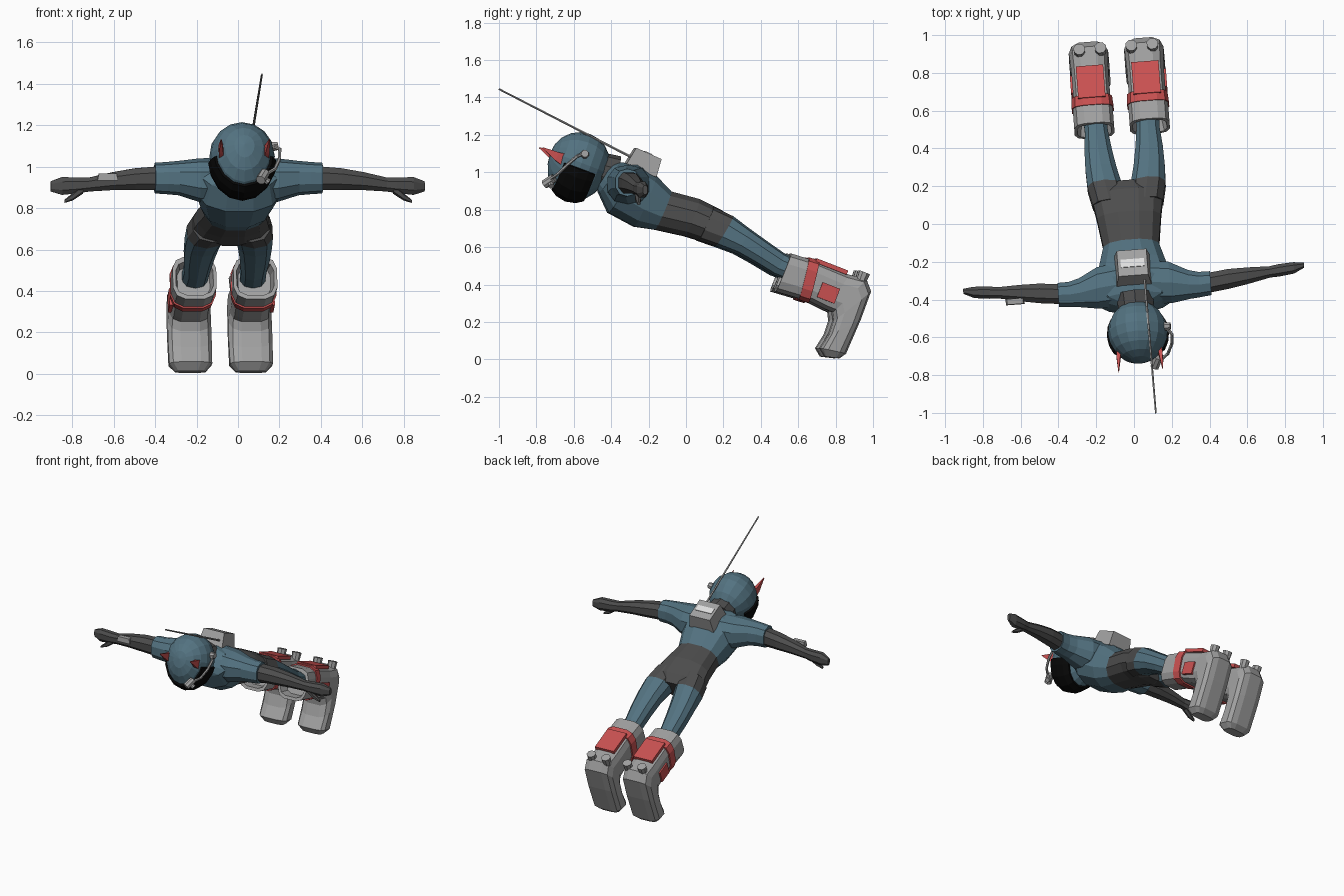
import bpy, bmesh, math
from mathutils import Vector, Matrix

if "Cube" in bpy.data.objects:
    bpy.data.objects.remove(bpy.data.objects["Cube"])

# Whole figure is symmetric in its own frame, then turned slightly
TURN = Matrix.Translation((-0.024, 0, 0)) @ Matrix.Rotation(math.radians(4.4), 4, 'Z')


def mat(name, r, g, b):
    m = bpy.data.materials.new(name)
    m.diffuse_color = [(c / 255) ** 2.2 for c in (r, g, b)] + [1]
    m.use_nodes = True
    m.node_tree.nodes["Principled BSDF"].inputs["Base Color"].default_value = m.diffuse_color
    return m


BLUE = mat("slate blue", 84, 114, 128)
DARK = mat("charcoal", 78, 78, 78)
GREY = mat("grey", 160, 160, 160)
RED = mat("red", 200, 82, 82)
BLACK = mat("black", 16, 16, 16)
LIGHT = mat("light grey", 222, 222, 222)


def finish(name, bm, mats):
    bmesh.ops.recalc_face_normals(bm, faces=bm.faces[:])
    me = bpy.data.meshes.new(name)
    bm.to_mesh(me)
    bm.free()
    for m in mats:
        me.materials.append(m)
    ob = bpy.data.objects.new(name, me)
    bpy.context.collection.objects.link(ob)
    ob.matrix_world = TURN
    return ob


def loft(name, rings, mats, seg=None, n=10, p=0.85):
    """Skin rings of (centre, half axis a, half axis b); seg = material index per band."""
    bm = bmesh.new()
    sq = lambda t: math.copysign(abs(t) ** p, t)
    rows = []
    for c, a, b in rings:
        rows.append([bm.verts.new(Vector(c) + Vector(a) * sq(math.cos(t)) + Vector(b) * sq(math.sin(t)))
                     for t in [(k + .5) * math.tau / n for k in range(n)]])
    seg = seg or [0] * (len(rows) - 1)
    for r0, r1, m in zip(rows, rows[1:], seg):
        for k in range(n):
            j = (k + 1) % n
            bm.faces.new((r0[k], r0[j], r1[j], r1[k])).material_index = m
    bm.faces.new(rows[0]).material_index = seg[0]
    bm.faces.new(rows[-1]).material_index = seg[-1]
    return finish(name, bm, mats)


def slab(x, hw, top, bot, grow=1.0):
    """Cross-section of a body part from its upper and lower (y, z) points."""
    t, b = Vector((x, *top)), Vector((x, *bot))
    return (t + b) / 2, (hw * grow, 0, 0), (t - b) / 2 * grow


def rod(name, pts, radii, m, n=6):
    pts = [Vector(q) for q in pts]
    rings = []
    for i, q in enumerate(pts):
        d = (pts[min(i + 1, len(pts) - 1)] - pts[max(i - 1, 0)]).normalized()
        a = d.cross(Vector((0, 0, 1)) if abs(d.z) < .9 else Vector((0, 1, 0))).normalized()
        rings.append((q, a * radii[i], d.cross(a) * radii[i]))
    return loft(name, rings, [m], n=n, p=1)


def box(name, loc, size, tilt, m, taper=1.0):
    bm = bmesh.new()
    bmesh.ops.create_cube(bm, size=1)
    for v in bm.verts:
        if v.co.z > 0:
            v.co.x *= taper
            v.co.y *= taper
    bm.transform(Matrix.Translation(loc) @ Matrix.Rotation(tilt, 4, 'X') @ Matrix.Diagonal((*size, 1)))
    return finish(name, bm, [m])


# Torso: dark hips and waist, blue chest
loft("torso", [
    slab(0, .11, (.235, .745), (.155, .615)),
    slab(0, .195, (.19, .80), (.09, .625)),
    slab(0, .175, (.07, .86), (-.01, .655)),
    slab(0, .152, (-.08, .90), (-.17, .69)),
    slab(0, .18, (-.16, .985), (-.28, .705)),
    slab(0, .215, (-.26, 1.05), (-.42, .78)),
    slab(0, .19, (-.36, 1.055), (-.47, .89)),
    slab(0, .10, (-.40, 1.05), (-.48, .92)),
], [DARK, BLUE], [0, 0, 0, 1, 1, 1, 1], n=12)
rod("neck", [(0, -.38, .985), (0, -.52, 1.03)], [.105, .09], DARK, 10)

# Helmet: sphere with poles at crown and nape, chin pulled out, face opening cut in
face = Vector((0, -.35, -.937))
crown = Vector((0, -.937, .35))
side = Vector((1, 0, 0))
bm = bmesh.new()
bmesh.ops.create_uvsphere(bm, u_segments=16, v_segments=10, radius=.165)
for v in bm.verts:
    f = v.co.y * (1.26 if v.co.y > 0 else 1)
    v.co = side * v.co.x * .96 + face * f + crown * v.co.z
for co, no in ((face * .03, face), (crown * .085, crown), (crown * -.09, crown)):
    bmesh.ops.bisect_plane(bm, geom=bm.verts[:] + bm.edges[:] + bm.faces[:], plane_co=co, plane_no=no)
visor = []
for f in bm.faces:
    c = f.calc_center_median()
    if c.dot(face) > .03 and -.09 < c.dot(crown) < .085:
        f.material_index = 1
        visor.append(f)
bmesh.ops.inset_region(bm, faces=visor, thickness=.004, depth=-.012)
bm.transform(Matrix.Translation((0, -.572, 1.05)))
finish("helmet", bm, [BLUE, BLACK])

# Headset boom and microphone on one side
rod("headset_boom", [(.15, -.56, 1.10), (.18, -.60, 1.085), (.175, -.65, 1.04), (.15, -.70, .99),
                     (.09, -.745, .955)], [.009] * 5, GREY)
rod("earpiece", [(.14, -.555, 1.095), (.175, -.555, 1.10)], [.025, .02], GREY, 8)
rod("microphone", [(.10, -.715, .97), (.075, -.765, .935)], [.024, .024], GREY, 8)
rod("microphone_tip", [(.115, -.73, .925), (.07, -.735, .965)], [.016, .016], GREY, 8)

# Back unit with panel and aerial
box("back_unit", (0, -.225, 1.055), (.185, .175, .10), -.42, GREY, .85)
box("back_unit_panel", (0, -.207, 1.102), (.125, .045, .008), -.42, LIGHT)
rod("aerial", [(.057, -.296, 1.08), (.062, -1.008, 1.445)], [.007, .005], GREY, 5)

for s, tag in ((-1, "left"), (1, "right")):
    # Helmet fins
    loft(tag + "_helmet_fin", [
        ((s * .105, -.645, 1.06), (.02, 0, 0), (0, .025, .045)),
        ((s * .112, -.70, 1.085), (.015, 0, 0), (0, .015, .03)),
        ((s * .117, -.778, 1.132), (.002, 0, 0), (0, .002, .003)),
    ], [RED], n=4, p=1)

    # Sleeves and arms: x, y, z, half depth, half height
    limb = lambda rows: [((s * x, y, z), (0, a, 0), (0, 0, b)) for x, y, z, a, b in rows]
    loft(tag + "_sleeve", limb([
        (.04, -.31, .93, .12, .115), (.19, -.325, .935, .115, .105), (.29, -.343, .945, .08, .083),
        (.345, -.348, .945, .07, .078), (.405, -.345, .945, .066, .074)]), [BLUE])
    loft(tag + "_arm", limb([
        (.37, -.345, .945, .056, .062), (.50, -.33, .94, .056, .056), (.61, -.32, .93, .046, .046),
        (.72, -.31, .914, .032, .036), (.77, -.305, .91, .035, .04),
        (.85, -.298, .907, .032, .046), (.905, -.288, .905, .014, .026)]), [DARK], n=8)
    loft(tag + "_thumb", limb([
        (.75, -.315, .895, .02, .025), (.80, -.318, .855, .017, .018),
        (.84, -.318, .833, .009, .008)]), [DARK], n=6)

    # Legs: dark at the hip, blue below
    loft(tag + "_leg", [
        slab(s * .095, .095, (.14, .815), (.06, .635)),
        slab(s * .115, .096, (.245, .765), (.15, .605)),
        slab(s * .128, .086, (.33, .70), (.26, .565)),
        slab(s * .135, .076, (.42, .635), (.36, .51)),
        slab(s * .137, .064, (.52, .565), (.46, .45)),
        slab(s * .14, .064, (.62, .52), (.57, .41)),
    ], [DARK, BLUE], [0, 1, 1, 1, 1])

    # Boots: open cuff, shaft, heel bend and toe
    bx = s * .147
    loft(tag + "_boot", [
        slab(bx, .08, (.61, .515), (.54, .37)),
        slab(bx, .092, (.54, .545), (.473, .38)),
        slab(bx, .108, (.55, .568), (.465, .36)),
        slab(bx, .108, (.64, .54), (.585, .325)),
        slab(bx, .10, (.70, .52), (.645, .31)),
        slab(bx, .10, (.86, .455), (.735, .265)),
        slab(bx, .104, (.955, .43), (.77, .25)),
        slab(bx, .107, (.98, .365), (.775, .205)),
        slab(bx, .108, (.925, .215), (.75, .13)),
        slab(bx, .106, (.845, .03), (.705, .06)),
        slab(bx, .075, (.81, .005), (.73, .015)),
    ], [GREY], n=12, p=.6)
    loft(tag + "_boot_band", [
        slab(bx, .108, (.645, .542), (.59, .322), 1.05),
        slab(bx, .103, (.70, .524), (.645, .306), 1.06)], [RED], n=12, p=.6)
    box(tag + "_boot_back_panel", (bx, .765, .496), (.145, .18, .024), -.37, RED)
    box(tag + "_boot_side_panel", (s * .245, .745, .355), (.02, .10, .085), -.37, RED)
    for off in (-.056, .056):
        x = s * .138 + off
        rod(tag + "_boot_nozzle", [(x, .905, .37), (x, .943, .465)], [.024, .032], GREY, 8)

# Wrist device on one forearm
box("wrist_device", (-.635, -.362, .95), (.10, .035, .035), 0, GREY, .85)
